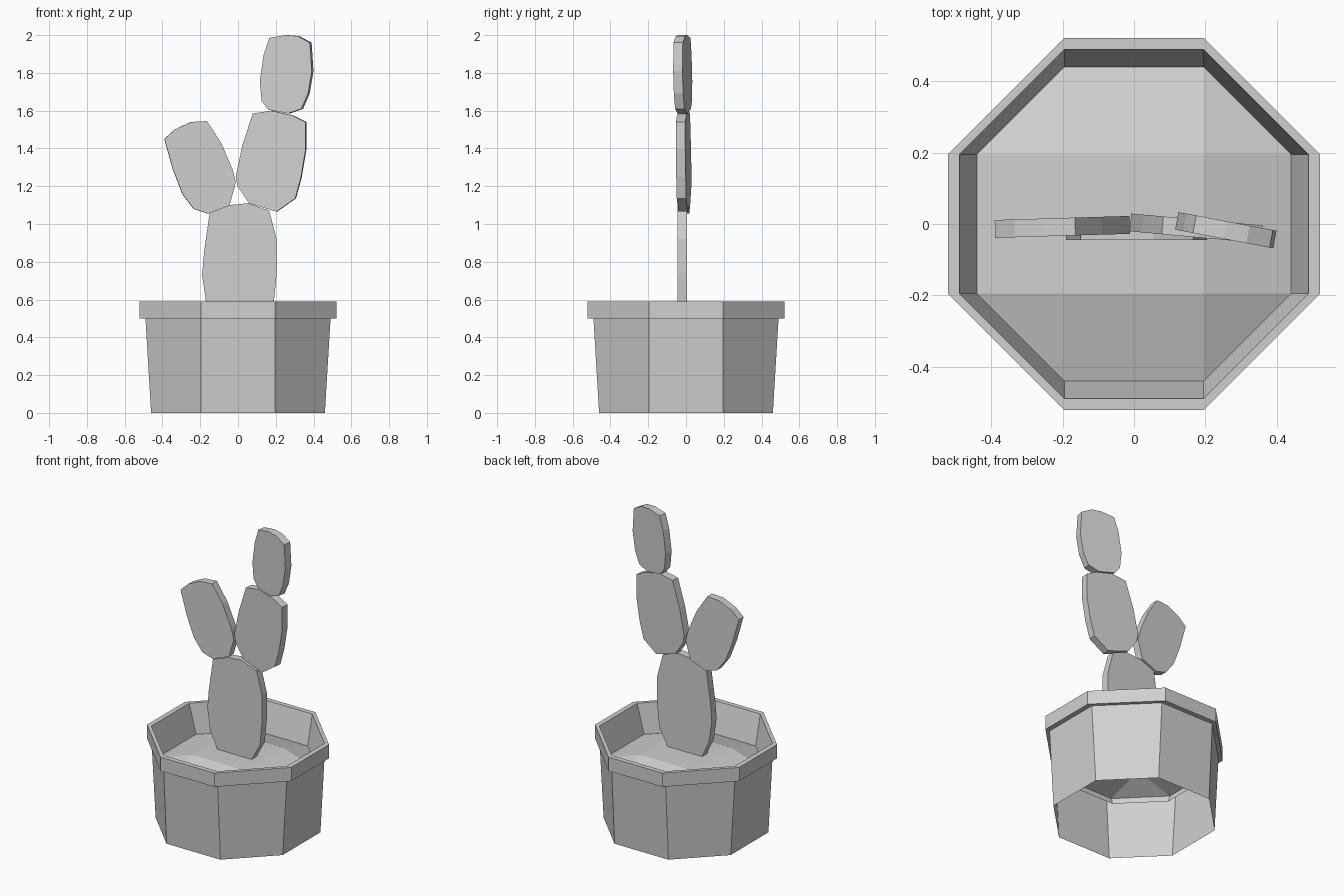
import bpy
import bmesh
from mathutils import Vector

default_cube = bpy.data.objects.get("Cube")
if default_cube:
    bpy.data.objects.remove(default_cube, do_unlink=True)

# Single flat colour used by every part
GREY = (0.63, 0.63, 0.63, 1.0)
grey = bpy.data.materials.new("light_grey")
grey.use_nodes = True
grey.diffuse_color = GREY
grey.node_tree.nodes["Principled BSDF"].inputs["Base Color"].default_value = GREY

HALF_SIDE = 0.195  # every octagon ring keeps the same straight side


def finish(bm, name):
    """Turn a bmesh into a flat shaded object with the grey material."""
    mesh = bpy.data.meshes.new(name)
    bm.to_mesh(mesh)
    bm.free()
    mesh.materials.append(grey)
    part = bpy.data.objects.new(name, mesh)
    bpy.context.collection.objects.link(part)
    return part


def octagon_ring(bm, reach, height):
    """Eight corners, counter-clockwise from the +x side."""
    corners = []
    x, y = reach, HALF_SIDE
    for quarter in range(4):
        corners.append(bm.verts.new((x, -y, height)))
        corners.append(bm.verts.new((x, y, height)))
        # quarter turn about z, done on both corners of the side
        for corner in corners[-2:]:
            for step in range(quarter):
                corner.co = Vector((-corner.co.y, corner.co.x, corner.co.z))
    return corners


def bridge(bm, lower, upper):
    count = len(lower)
    for i in range(count):
        j = (i + 1) % count
        bm.faces.new((lower[i], lower[j], upper[j], upper[i]))


# Pot: open underneath, with a thick lip and a sloping inner wall
POT_PROFILE = [(0.46, 0), (0.49, 0.5), (0.522, 0.5), (0.522, 0.59),
               (0.49, 0.59), (0.43, 0.36)]
bm = bmesh.new()
rings = [octagon_ring(bm, reach, height) for reach, height in POT_PROFILE]
for lower, upper in zip(rings, rings[1:]):
    bridge(bm, lower, upper)
finish(bm, "pot")

# Soil: low mound with a flat square top and sloping sides
SOIL_EDGE, SOIL_TOP = 0.40, 0.48
bm = bmesh.new()
edge = octagon_ring(bm, 0.442, SOIL_EDGE)
top = [bm.verts.new((sx * HALF_SIDE, sy * HALF_SIDE, SOIL_TOP))
       for sx, sy in ((1, -1), (1, 1), (-1, 1), (-1, -1))]
bm.faces.new(top)
for i in range(4):
    start, end = edge[2 * i], edge[2 * i + 1]
    following = edge[(2 * i + 2) % 8]
    bm.faces.new((start, end, top[(i + 1) % 4], top[i]))
    bm.faces.new((end, following, top[(i + 1) % 4]))
finish(bm, "soil")


def cactus_pad(name, outline, middle_y, turn=0.0, thickness=0.05):
    """Flat slab from an x-z outline; turn is the change of y along x."""
    bm = bmesh.new()
    middle_x = sum(x for x, z in outline) / len(outline)
    normal = Vector((-turn, 1, 0)).normalized() * thickness / 2
    front, back = [], []
    for x, z in outline:
        point = Vector((x, middle_y + turn * (x - middle_x), z))
        front.append(bm.verts.new(point - normal))
        back.append(bm.verts.new(point + normal))
    bm.faces.new(front)
    bm.faces.new(back[::-1])
    bridge(bm, front, back)
    bmesh.ops.recalc_face_normals(bm, faces=bm.faces)
    return finish(bm, name)


# Cactus: a trunk pad, one arm each side and a top pad
cactus_pad("trunk_pad", [
    (-0.11, 0.46), (0.12, 0.46), (0.19, 0.59), (0.205, 0.74), (0.205, 0.92),
    (0.165, 1.07), (0.055, 1.11), (-0.045, 1.1), (-0.15, 1.06),
    (-0.18, 0.85), (-0.19, 0.73), (-0.17, 0.59)], -0.02)

cactus_pad("right_arm_pad", [
    (-0.39, 1.45), (-0.335, 1.5), (-0.25, 1.54), (-0.165, 1.545),
    (-0.09, 1.43), (-0.03, 1.29), (-0.012, 1.22), (-0.045, 1.1),
    (-0.16, 1.055), (-0.235, 1.08), (-0.295, 1.16), (-0.345, 1.29)],
    -0.008, turn=0.03)

cactus_pad("left_arm_pad", [
    (0.08, 1.585), (0.18, 1.6), (0.29, 1.575), (0.36, 1.54), (0.36, 1.395),
    (0.335, 1.245), (0.305, 1.135), (0.205, 1.065), (0.06, 1.11),
    (0, 1.2), (-0.01, 1.25), (0.025, 1.415)], -0.013, turn=-0.09)

cactus_pad("top_pad", [
    (0.17, 1.985), (0.255, 2), (0.32, 1.995), (0.385, 1.96), (0.395, 1.81),
    (0.375, 1.69), (0.34, 1.61), (0.27, 1.585), (0.165, 1.605),
    (0.13, 1.65), (0.12, 1.755), (0.14, 1.895)], -0.017, turn=-0.19)
